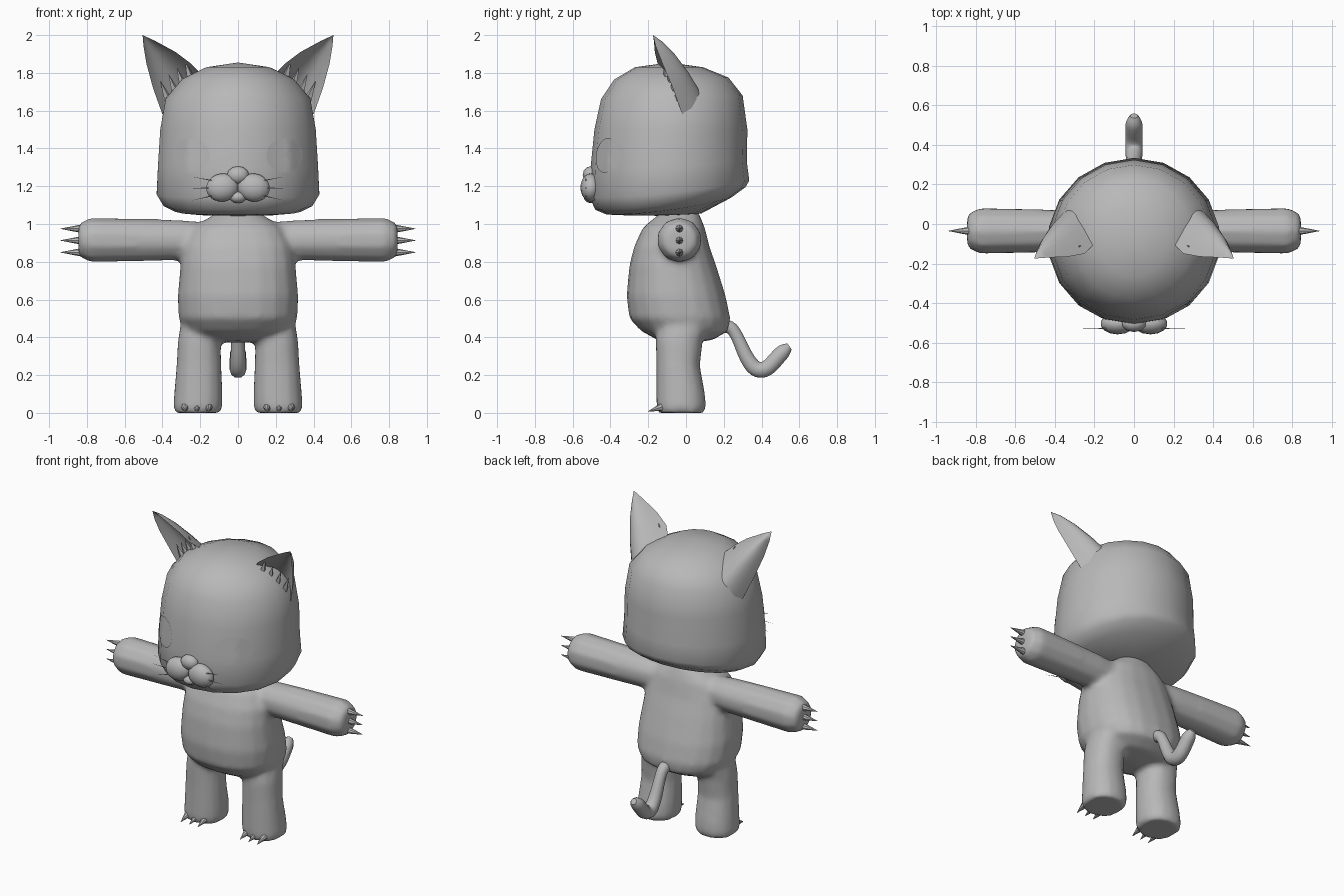
import bpy, bmesh, math
from mathutils import Vector, Matrix
from mathutils.bvhtree import BVHTree

if "Cube" in bpy.data.objects:
    bpy.data.objects.remove(bpy.data.objects["Cube"])

grey = bpy.data.materials.new("plain_grey")
grey.diffuse_color = (0.48, 0.48, 0.48, 1)
grey.use_nodes = True
grey.node_tree.nodes["Principled BSDF"].inputs["Base Color"].default_value = grey.diffuse_color


def finish(name, bm, angle=40):
    bmesh.ops.recalc_face_normals(bm, faces=bm.faces)
    me = bpy.data.meshes.new(name)
    bm.to_mesh(me)
    bm.free()
    ob = bpy.data.objects.new(name, me)
    bpy.context.collection.objects.link(ob)
    me.materials.append(grey)
    smooth(ob, angle)
    return ob


def smooth(ob, angle):
    bpy.ops.object.select_all(action='DESELECT')
    ob.select_set(True)
    bpy.context.view_layer.objects.active = ob
    bpy.ops.object.shade_smooth_by_angle(angle=math.radians(angle))


def loft(bm, rings, start=None, end=None):
    """Skin closed rings; ends close on a pole point or a flat cap."""
    vs = [[bm.verts.new(p) for p in r] for r in rings]
    n = len(vs[0])
    for a, b in zip(vs, vs[1:]):
        for i in range(n):
            j = (i + 1) % n
            bm.faces.new((a[i], a[j], b[j], b[i]))
    for ring, pole in ((vs[0], start), (vs[-1], end)):
        if pole is None:
            bm.faces.new(ring)
        else:
            p = bm.verts.new(pole)
            for i in range(n):
                bm.faces.new((ring[i], ring[(i + 1) % n], p))


def flat_ring(z, rx, yf, yb, lift=0, cx=0, n=18, power=1.0):
    """Horizontal oval between yf and yb, raised by lift at the back."""
    pts = []
    for i in range(n):
        a = 2 * math.pi * i / n + math.pi / 2
        c, s = math.cos(a), math.sin(a)
        c = math.copysign(abs(c) ** power, c)
        s = math.copysign(abs(s) ** power, s)
        t = (s + 1) / 2
        pts.append((cx + rx * c, yf + (yb - yf) * t, z + lift * t * t))
    return pts


def spike(bm, base, tip, r, n=8):
    base, tip = Vector(base), Vector(tip)
    d = tip - base
    m = Matrix.Translation((base + tip) / 2) @ d.to_track_quat('Z', 'Y').to_matrix().to_4x4()
    bmesh.ops.create_cone(bm, cap_ends=True, segments=n, radius1=r, radius2=r * 0.04,
                          depth=d.length, matrix=m)


def ball(name, loc, scale, u=14, v=10, rot=0):
    bm = bmesh.new()
    m = Matrix.Translation(loc) @ Matrix.Rotation(rot, 4, 'Y') @ Matrix.Diagonal((*scale, 1))
    bmesh.ops.create_uvsphere(bm, u_segments=u, v_segments=v, radius=1, matrix=m)
    return finish(name, bm, 50)


# Head: rounded block with a sloping underside
bm = bmesh.new()
head_rings = [(1.045, .20, -.30, .08, .01), (1.05, .34, -.42, .24, .09),
              (1.075, .40, -.48, .315, .12), (1.14, .437, -.51, .335, .09),
              (1.30, .43, -.505, .322, .03), (1.50, .418, -.485, .325, 0),
              (1.66, .388, -.45, .30, .02), (1.765, .30, -.38, .225, .01),
              (1.83, .17, -.27, .09, 0)]
loft(bm, [flat_ring(*r) for r in head_rings], (0, -.1, 1.043), (0, -.09, 1.855))
head = finish("head", bm, 60)
surface = BVHTree.FromPolygons([v.co for v in head.data.vertices],
                               [list(p.vertices) for p in head.data.polygons])

# Body: torso, arms and legs fused into one skin
bm = bmesh.new()
torso = [(1.07, .10, -.12, .06), (1.03, .16, -.17, .08), (.98, .24, -.23, .10),
         (.88, .29, -.275, .125), (.78, .305, -.30, .16), (.62, .32, -.315, .21),
         (.50, .315, -.30, .235), (.435, .28, -.24, .225), (.385, .20, -.15, .14)]
loft(bm, [flat_ring(*r, n=20, power=.85) for r in torso], None, (0, 0, .37))
for s in (-1, 1):
    arm = []
    for x, r in ((.15, .095), (.30, .108), (.50, .114), (.78, .12), (.845, .088)):
        arm.append([(s * x, -.035 + r * math.cos(math.pi * (i + .5) / 5),
                     .915 + r * math.sin(math.pi * (i + .5) / 5)) for i in range(10)])
    loft(bm, arm)
    leg = [(.0, .215, .125, -.15, .10), (.03, .213, .132, -.158, .108),
           (.10, .21, .13, -.158, .102), (.25, .207, .12, -.158, .075),
           (.38, .205, .115, -.162, .09), (.50, .20, .10, -.15, .13)]
    loft(bm, [flat_ring(z, rx, yf, yb, cx=s * cx, n=14, power=.9)
              for z, cx, rx, yf, yb in leg])
body = finish("body", bm)
mod = body.modifiers.new("fuse", 'REMESH')
mod.mode, mod.voxel_size = 'VOXEL', .018
mod = body.modifiers.new("soften", 'SMOOTH')
mod.factor, mod.iterations = .5, 6
bpy.ops.object.modifier_apply(modifier="fuse")
bpy.ops.object.modifier_apply(modifier="soften")
smooth(body, 60)
if not body.data.materials:
    body.data.materials.append(grey)


# Ears: hollow cupped shells; each level is inner edge, back ridge, outer edge
def arc(a, mid, b, n):
    ctrl = mid * 2 - (a + b) / 2
    return [a * (1 - t) ** 2 + ctrl * 2 * t * (1 - t) + b * t * t
            for t in (i / n for i in range(n + 1))]


levels = [((.20, -.10, 1.80), (.30, .08, 1.69), (.40, -.02, 1.58)),
          ((.25, -.15, 1.85), (.36, .015, 1.80), (.45, -.07, 1.72)),
          ((.33, -.165, 1.91), (.425, -.06, 1.90), (.485, -.125, 1.85)),
          ((.44, -.17, 1.97), (.475, -.125, 1.965), (.50, -.16, 1.94))]
for s, side in ((-1, "left"), (1, "right")):
    bm = bmesh.new()
    rings = []
    for lv in levels:
        a, r, b = (Vector((s * p[0], p[1], p[2])) for p in lv)
        hollow = ((a + b) / 2).lerp(r, .7)
        rings.append(arc(a, r, b, 8) + arc(b, hollow, a, 8)[1:-1])
    loft(bm, rings, None, (s * .505, -.175, 2.0))
    finish(side + "_ear", bm, 50)

    # Fur tufts inside the ear
    bm = bmesh.new()
    for i in range(4):
        t = i / 3
        base = Vector((s * (.25 + .12 * t), -.10 + .06 * t, 1.77 - .11 * t))
        spike(bm, base, base + Vector((s * (.03 + .01 * t), -.015, .095)), .022, 4)
    finish(side + "_ear_fur", bm)

    # Eye: thin oval laid over the face
    bm = bmesh.new()
    rows = []
    for k in (1, .75, .5, .25):
        row = []
        for i in range(24):
            a = 2 * math.pi * i / 24
            x, z = s * .245 + .097 * k * math.cos(a), 1.363 + .092 * k * math.sin(a)
            hit = surface.ray_cast(Vector((x, -2, z)), Vector((0, 1, 0)))[0]
            row.append(hit + Vector((s * .002, -.004, 0)))
        rows.append(row)
    loft_end = sum(rows[-1], Vector()) / 24
    loft(bm, rows, None, loft_end)
    rim = [f for f in bm.faces if len(f.verts) > 4]
    bmesh.ops.delete(bm, geom=rim, context='FACES_ONLY')
    eye = finish(side + "_eye", bm)
    # keep the open plate facing outward
    if eye.data.polygons[0].normal.y > 0:
        eye.data.flip_normals()

    # Cheek pad and whiskers
    ball(side + "_cheek", (s * .083, -.505, 1.193), (.088, .054, .074), rot=s * .15)
    bm = bmesh.new()
    for z0, x1, z1 in ((1.225, .243, 1.25), (1.19, .268, 1.19), (1.155, .243, 1.125)):
        spike(bm, (s * .11, -.53, z0), (s * x1, -.53, z1), .004, 5)
    finish(side + "_whiskers", bm)

    # Hand and foot claws
    bm = bmesh.new()
    for z in (.85, .913, .975):
        spike(bm, (s * .825, -.035, z), (s * .94, -.035, z), .023)
    finish(side + "_hand_claws", bm)
    bm = bmesh.new()
    for x in (.155, .217, .28):
        spike(bm, (s * x, -.125, .032), (s * x, -.20, .008), .022)
    finish(side + "_foot_claws", bm)

# Nose and chin
ball("nose", (0, -.505, 1.258), (.062, .042, .048), 10, 6)
ball("chin", (0, -.50, 1.142), (.046, .042, .032), 10, 6)

# Tail: swept round tube
cu = bpy.data.curves.new("tail", 'CURVE')
cu.dimensions, cu.bevel_depth, cu.bevel_resolution = '3D', .04, 3
cu.use_fill_caps, cu.resolution_u = True, 4
path = [(.17, .46, 1), (.23, .465, .9), (.27, .41, .85), (.32, .29, 1), (.37, .225, 1.1),
        (.43, .23, 1.1), (.49, .30, 1.1), (.525, .335, 1.0), (.548, .352, .5)]
sp = cu.splines.new('NURBS')
sp.points.add(len(path) - 1)
for p, (y, z, r) in zip(sp.points, path):
    p.co, p.radius = (0, y, z, 1), r
sp.use_endpoint_u, sp.order_u = True, 3
cu.materials.append(grey)
tail = bpy.data.objects.new("tail", cu)
bpy.context.collection.objects.link(tail)
bpy.ops.object.select_all(action='DESELECT')
tail.select_set(True)
bpy.context.view_layer.objects.active = tail
bpy.ops.object.convert(target='MESH')
smooth(bpy.context.view_layer.objects.active, 50)
